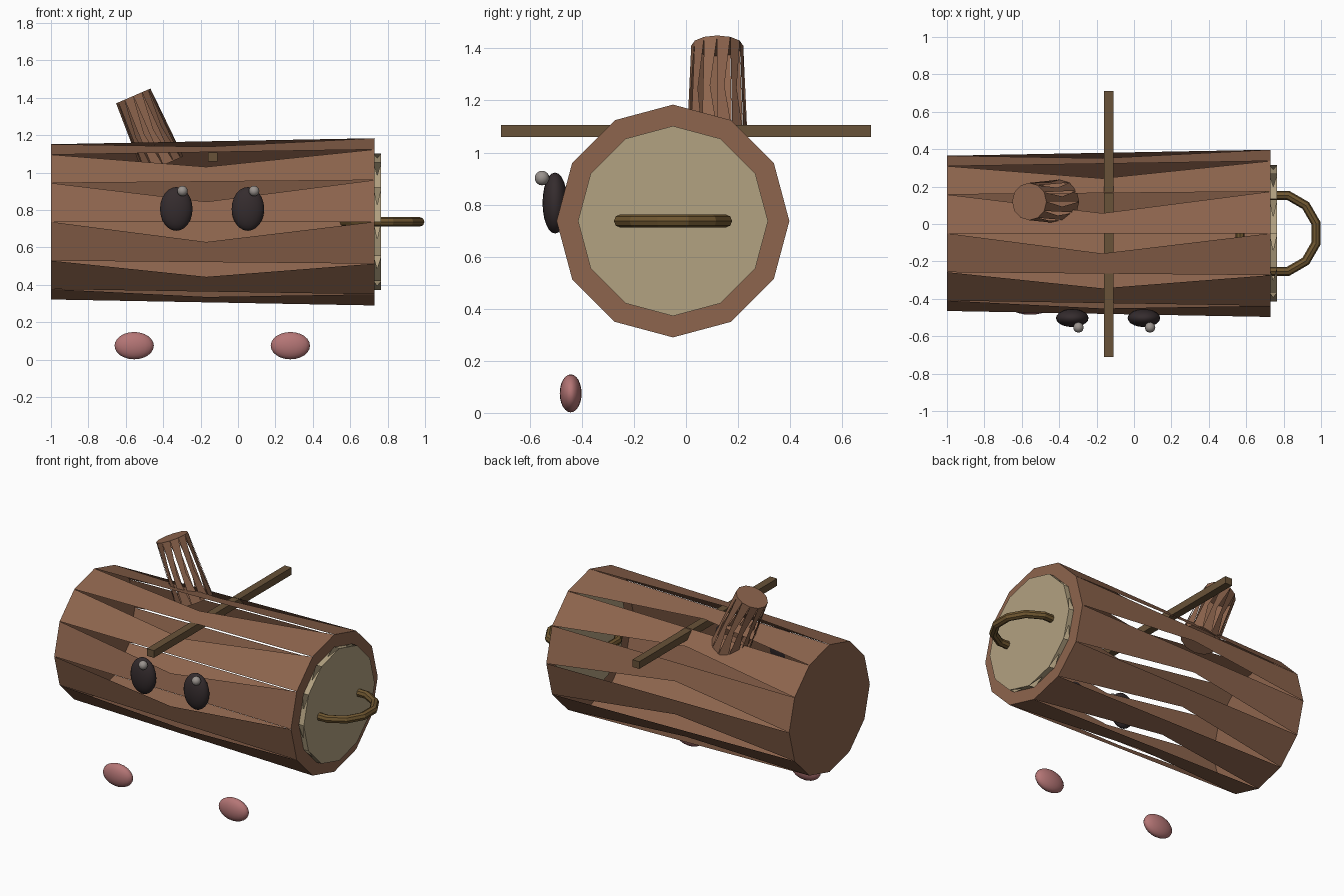
import bpy, bmesh, math
from mathutils import Vector

if "Cube" in bpy.data.objects:
    bpy.data.objects.remove(bpy.data.objects["Cube"])

def material(name, rgb):
    m = bpy.data.materials.new(name)
    m.diffuse_color = (*rgb, 1)
    m.use_nodes = True
    m.node_tree.nodes["Principled BSDF"].inputs["Base Color"].default_value = m.diffuse_color
    return m

BARK = material("bark", (0.27, 0.13, 0.075))
CREAM = material("cut_wood", (0.45, 0.36, 0.22))
TWIG = material("twig", (0.14, 0.085, 0.04))
OLIVE = material("handle_wood", (0.16, 0.095, 0.03))
DARK = material("eye_dark", (0.035, 0.025, 0.027))
SHINE = material("eye_shine", (0.32, 0.29, 0.27))
PINK = material("cheek_pink", (0.46, 0.18, 0.18))

def finish(name, bm, mat):
    me = bpy.data.meshes.new(name)
    bm.to_mesh(me)
    bm.free()
    ob = bpy.data.objects.new(name, me)
    bpy.context.collection.objects.link(ob)
    me.materials.append(mat)
    return ob

def slit_tube(name, p0, p1, r0, r1, e1, mat, hole=None, n=12, mid=0.48):
    """Tube whose facets are each split at a centre point, one triangle left open.
    hole: inner radius of a ring at the p1 end instead of a closed cap."""
    p0, p1 = Vector(p0), Vector(p1)
    axis = (p1 - p0).normalized()
    e1 = Vector(e1)
    e1 = (e1 - axis * e1.dot(axis)).normalized()
    e2 = axis.cross(e1)
    bm = bmesh.new()

    def ring(c, r):
        return [bm.verts.new(c + r * (math.cos(2 * math.pi * i / n) * e1 +
                                      math.sin(2 * math.pi * i / n) * e2)) for i in range(n)]
    a, b = ring(p0, r0), ring(p1, r1)
    inner = ring(p1, hole) if hole else None
    for i in range(n):
        j = (i + 1) % n
        q = bm.verts.new(((a[i].co + a[j].co) / 2).lerp((b[i].co + b[j].co) / 2, mid))
        # keep three of the four triangles of the facet
        bm.faces.new((a[i], q, a[j]))
        bm.faces.new((b[j], q, b[i]))
        if e2.z * e1.y < 0 or axis.x > 0.9:
            lo = (a[j], q, b[j]) if e2.z < 0 else (b[i], q, a[i])
        else:
            lo = (b[i], q, a[i])
        bm.faces.new(lo)
        if inner:
            bm.faces.new((b[i], b[j], inner[j], inner[i]))
    bm.faces.new(a[::-1])
    if not inner:
        bm.faces.new(b)
    return finish(name, bm, mat)

def ellipsoid(name, loc, radii, mat, seg=20, rings=12):
    bm = bmesh.new()
    bmesh.ops.create_uvsphere(bm, u_segments=seg, v_segments=rings, radius=1)
    bmesh.ops.scale(bm, vec=radii, verts=bm.verts)
    bmesh.ops.translate(bm, vec=loc, verts=bm.verts)
    for f in bm.faces:
        f.smooth = True
    return finish(name, bm, mat)

# log body with an open ring end, cut-wood disc and branch stump
CY, CZ = -0.05, 0.737
slit_tube("log_body", (-1, CY, CZ), (0.73, CY, CZ), 0.415, 0.447, (0, -1, 0), BARK, hole=0.365)
slit_tube("cut_end", (0.725, CY, CZ), (0.765, CY, CZ), 0.365, 0.365, (0, -1, 0), CREAM)
slit_tube("branch_stump", (-0.40, 0.12, 1.04), (-0.56, 0.12, 1.41), 0.117, 0.1, (0, -1, 0), BARK)

# twig arms: one bar through the top of the log
bm = bmesh.new()
bmesh.ops.create_cube(bm, size=1)
bmesh.ops.scale(bm, vec=(0.05, 1.42, 0.047), verts=bm.verts)
bmesh.ops.translate(bm, vec=(-0.135, 0, 1.083), verts=bm.verts)
finish("twig_arms", bm, TWIG)

# ring handle on the cut end
bm = bmesh.new()
N, M, R, r = 12, 8, 0.21, 0.025
grid = []
for i in range(N):
    t = 2 * math.pi * (i + 0.5) / N
    row = []
    for k in range(M):
        s = 2 * math.pi * k / M
        d = R + r * math.cos(s)
        row.append(bm.verts.new((0.77 + d * math.cos(t), CY + d * math.sin(t),
                                 CZ + r * math.sin(s))))
    grid.append(row)
for i in range(N):
    for k in range(M):
        bm.faces.new((grid[i][k], grid[(i + 1) % N][k],
                      grid[(i + 1) % N][(k + 1) % M], grid[i][(k + 1) % M]))
finish("ring_handle", bm, OLIVE)

# face: eyes with highlights, cheeks below
for side, ex, cx in (("left", -0.33, -0.555), ("right", 0.053, 0.28)):
    ellipsoid(side + "_eye", (ex, -0.503, 0.806), (0.087, 0.048, 0.117), DARK)
    ellipsoid(side + "_eye_shine", (ex + 0.033, -0.553, 0.902), (0.028, 0.028, 0.028), SHINE, 12, 8)
    ellipsoid(side + "_cheek", (cx, -0.443, 0.075), (0.105, 0.042, 0.073), PINK)
